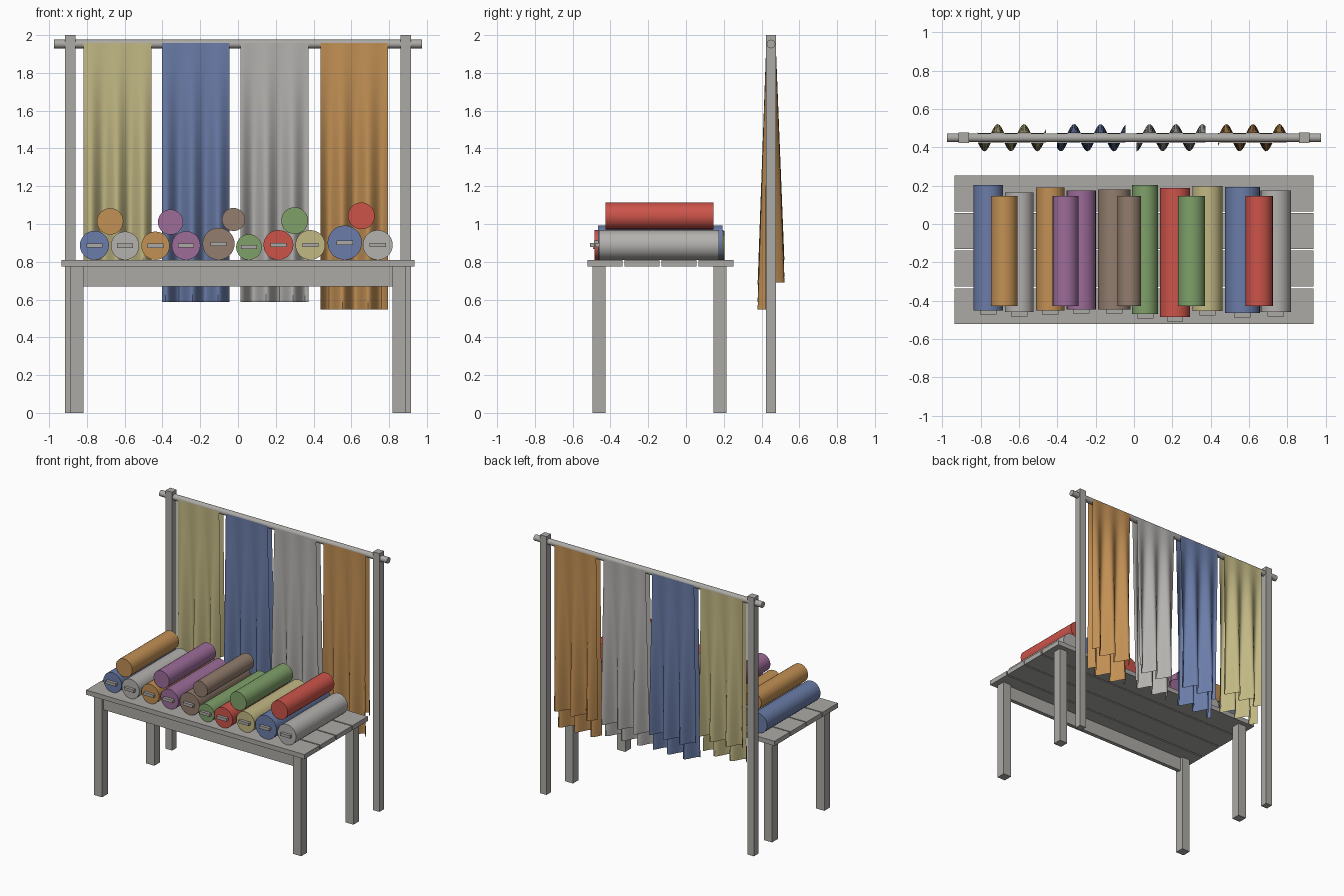
import bpy, bmesh, math
from mathutils import Matrix

cube = bpy.data.objects.get("Cube")
if cube:
    bpy.data.objects.remove(cube, do_unlink=True)


def make_material(name, rgb):
    linear = [((c / 255 + 0.055) / 1.055) ** 2.4 for c in rgb] + [1]
    mat = bpy.data.materials.new(name)
    mat.use_nodes = True
    mat.diffuse_color = linear
    mat.node_tree.nodes["Principled BSDF"].inputs["Base Color"].default_value = linear
    return mat


MATS = {name: make_material(name, rgb) for name, rgb in {
    "weathered wood": (172, 170, 165),
    "tan cloth": (194, 184, 132),
    "blue cloth": (106, 124, 168),
    "grey cloth": (180, 178, 175),
    "orange cloth": (194, 144, 84),
    "purple cloth": (156, 108, 153),
    "brown cloth": (146, 125, 109),
    "green cloth": (127, 160, 105),
    "red cloth": (204, 84, 74),
}.items()}


def finish(name, bm, mat, smooth=False):
    mesh = bpy.data.meshes.new(name)
    bm.to_mesh(mesh)
    bm.free()
    mesh.materials.append(MATS[mat])
    obj = bpy.data.objects.new(name, mesh)
    bpy.context.collection.objects.link(obj)
    if smooth:
        bpy.ops.object.select_all(action='DESELECT')
        obj.select_set(True)
        bpy.context.view_layer.objects.active = obj
        bpy.ops.object.shade_smooth_by_angle(angle=math.radians(40))
    return obj


def box(name, centre, size, mat="weathered wood"):
    bm = bmesh.new()
    bmesh.ops.create_cube(bm, size=1, matrix=Matrix.Translation(centre) @ Matrix.Diagonal((*size, 1)))
    return finish(name, bm, mat)


def cylinder(name, centre, radius, length, axis, mat, sides=28):
    turn = Matrix.Rotation(math.pi / 2, 4, 'Y' if axis == 'X' else 'X')
    bm = bmesh.new()
    bmesh.ops.create_cone(bm, cap_ends=True, segments=sides, radius1=radius, radius2=radius,
                          depth=length, matrix=Matrix.Translation(centre) @ turn)
    return finish(name, bm, mat, True)


# Table: four planks, four legs and a front apron
TOP = 0.81
for i in range(4):
    box(f"table_plank_{i + 1}", (0, -0.429 + i * 0.196, TOP - 0.018), (1.87, 0.187, 0.036))
box("front_apron", (0, -0.46, 0.722), (1.64, 0.03, 0.105))
for side, sx in (("right", -1), ("left", 1)):
    for end, y in (("front", -0.46), ("back", 0.18)):
        box(f"{end}_{side}_leg", (sx * 0.853, y, 0.387), (0.07, 0.07, 0.774))
    # Rack upright
    box(f"{side}_rack_post", (sx * 0.888, 0.45, 1), (0.055, 0.055, 2))
cylinder("rack_rod", (0, 0.45, 1.953), 0.023, 1.95, 'X', "weathered wood", 16)

# Lower row of cloth rolls with a small tag on each front end
LOWER = [  # colour, x, radius, front y, back y
    ("blue", -0.76, 0.077, -0.45, 0.203),
    ("grey", -0.598, 0.075, -0.46, 0.165),
    ("orange", -0.437, 0.075, -0.45, 0.19),
    ("purple", -0.275, 0.076, -0.445, 0.175),
    ("brown", -0.103, 0.085, -0.445, 0.18),
    ("green", 0.058, 0.068, -0.47, 0.203),
    ("red", 0.214, 0.079, -0.485, 0.188),
    ("tan", 0.383, 0.079, -0.455, 0.198),
    ("blue", 0.565, 0.091, -0.465, 0.193),
    ("grey", 0.74, 0.079, -0.46, 0.175),
]
for i, (colour, x, r, front, back) in enumerate(LOWER):
    cylinder(f"lower_roll_{i + 1}", (x, (front + back) / 2, TOP + r), r, back - front, 'Y', colour + " cloth")
    box(f"roll_tag_{i + 1}", (x, front - 0.01, TOP + r), (0.085, 0.026, 0.022))

# Upper row of cloth rolls resting in the gaps
UPPER = [("orange", -0.677, 1.014, 0.07), ("purple", -0.357, 1.01, 0.067), ("brown", -0.024, 1.024, 0.061),
         ("green", 0.3, 1.018, 0.071), ("red", 0.653, 1.043, 0.071)]
for i, (colour, x, z, r) in enumerate(UPPER):
    cylinder(f"upper_roll_{i + 1}", (x, -0.141, z), r, 0.572, 'Y', colour + " cloth")


# Hanging cloths: front and back sheets whose pleats deepen towards the hem
def sheet(name, start, peak, offset, hem, mat, columns=40, rows=12):
    bm = bmesh.new()
    grid = []
    for j in range(rows + 1):
        t = j / rows
        line = []
        for i in range(columns + 1):
            dx = 0.358 * i / columns
            wave = math.cos((dx - peak) / 0.138 * math.tau)
            y = 0.45 + offset + 0.046 * t * wave
            line.append(bm.verts.new((start + dx, y, 1.957 + (hem - 1.957) * t)))
        grid.append(line)
    for a, b in zip(grid, grid[1:]):
        for i in range(columns):
            quad = (a[i], b[i], b[i + 1], a[i + 1])
            bm.faces.new(quad if offset < 0 else quad[::-1])
    finish(name, bm, mat, True)


CLOTHS = [  # colour, left edge, pleat peak, front hem, back hem
    ("tan", -0.817, 0.106, 0.68, 0.81),
    ("blue", -0.402, 0.09, 0.588, 0.72),
    ("grey", 0.014, 0.067, 0.588, 0.695),
    ("orange", 0.437, 0.045, 0.547, 0.69),
]
for colour, start, peak, front_hem, back_hem in CLOTHS:
    sheet(f"{colour}_hanging_front", start, peak, -0.025, front_hem, colour + " cloth")
    sheet(f"{colour}_hanging_back", start, peak, 0.025, back_hem, colour + " cloth")
